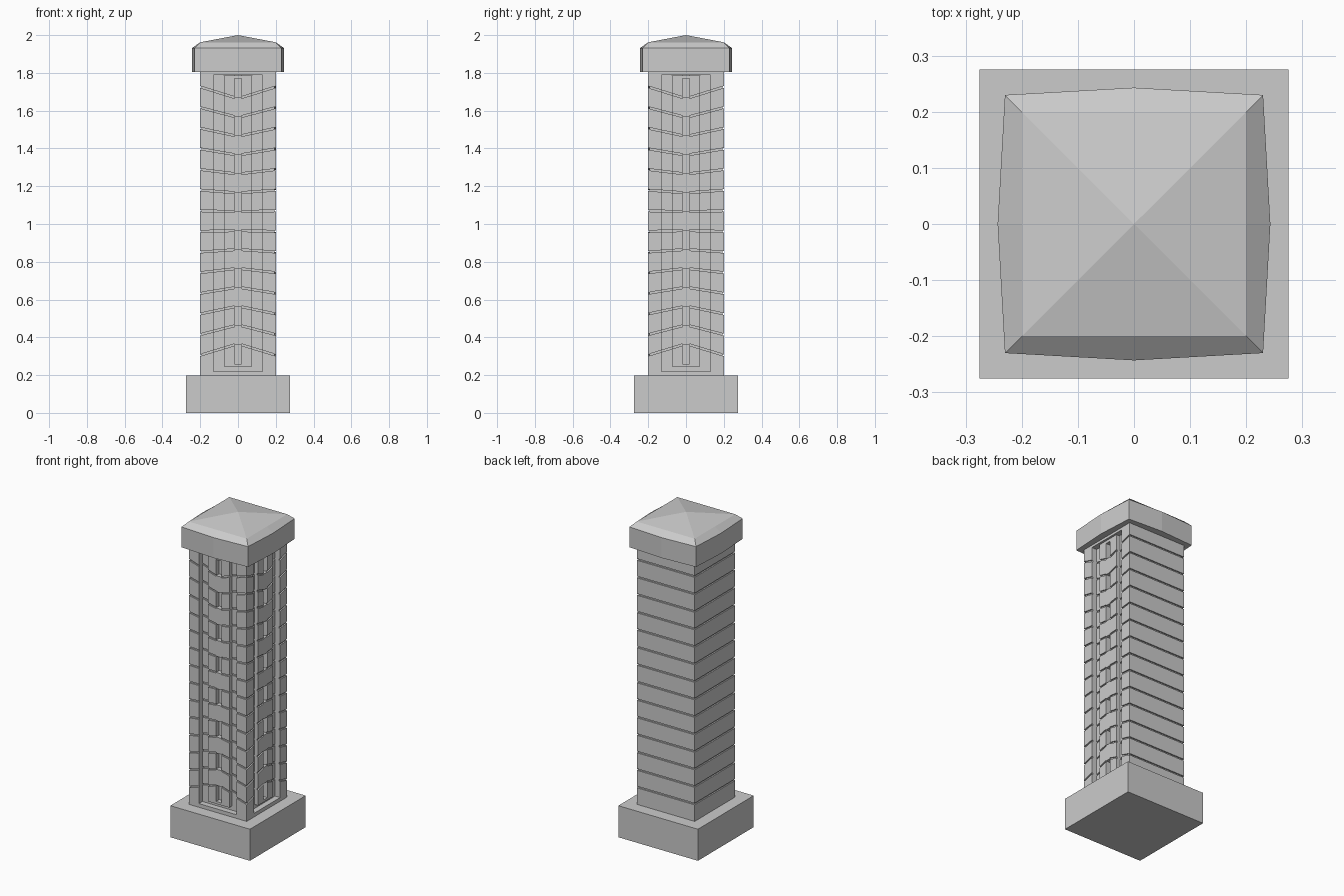
import bpy, bmesh, math
from mathutils import Matrix

if "Cube" in bpy.data.objects:
    bpy.data.objects.remove(bpy.data.objects["Cube"])

N = 15                      # courses on the shaft
Z0, Z1 = 0.196, 1.835       # shaft ends
GAP, CUT = 0.010, 0.008     # joint height and depth


def finish(bm, name):
    bmesh.ops.recalc_face_normals(bm, faces=bm.faces)
    me = bpy.data.meshes.new(name)
    bm.to_mesh(me)
    bm.free()
    ob = bpy.data.objects.new(name, me)
    bpy.context.collection.objects.link(ob)
    return ob


def prism(bm, x0, x1, y0, y1, lo0, hi0, lo1, hi1):
    """Block whose bottom and top may slope from x0 to x1."""
    v = [bm.verts.new(p) for p in (
        (x0, y0, lo0), (x1, y0, lo1), (x1, y0, hi1), (x0, y0, hi0),
        (x0, y1, lo0), (x1, y1, lo1), (x1, y1, hi1), (x0, y1, hi0))]
    for f in ((0, 1, 2, 3), (4, 5, 6, 7), (0, 1, 5, 4),
              (1, 2, 6, 5), (2, 3, 7, 6), (3, 0, 4, 7)):
        bm.faces.new([v[i] for i in f])


def box(bm, x0, x1, y0, y1, z0, z1):
    prism(bm, x0, x1, y0, y1, z0, z1, z0, z1)


def joint(k, x):
    """Height of joint k, fanning in towards the middle of the panel."""
    t = (0.2 - abs(x)) / 0.182
    lo, hi = Z0 + 0.064 * t, Z1 - 0.065 * t
    return lo + (hi - lo) * k / N


def column(bm, xa, xb, depth, zlo, zhi):
    """Strip of stone courses with recessed joints."""
    y = -0.2 + depth
    edge = 0.2 - CUT if abs(xb) > 0.19 else abs(xb)
    box(bm, xa, math.copysign(edge, xb), y + CUT, -0.14, zlo, zhi)
    for k in range(N):
        z = []
        for x in (xa, xb):
            z.append(zlo if k == 0 else joint(k, x) + GAP / 2)
            z.append(zhi if k == N - 1 else joint(k + 1, x) - GAP / 2)
        prism(bm, xa, xb, y, y + 0.01, *z)


def panel_face():
    bm = bmesh.new()
    for s in (-1, 1):
        column(bm, s * 0.13, s * 0.2, 0.0, Z0, Z1)         # frame
        column(bm, s * 0.073, s * 0.13, 0.035, 0.22, 1.79)  # sunken ring
        column(bm, s * 0.018, s * 0.073, 0.01, 0.245, 1.787)  # raised panel
    # frame head and sill
    box(bm, -0.13, 0.13, -0.2, -0.14, 1.79, Z1)
    box(bm, -0.13, 0.13, -0.2, -0.14, Z0, 0.22)
    # slot floor, ring ends, and infill between slots
    box(bm, -0.018, 0.018, -0.16, -0.14, 0.22, 1.79)
    box(bm, -0.073, 0.073, -0.165, -0.14, 0.22, 0.245)
    box(bm, -0.018, 0.018, -0.19, -0.14, 0.245, 0.26)
    box(bm, -0.018, 0.018, -0.19, -0.14, 1.77, 1.787)
    for k in range(1, N, 2):
        box(bm, -0.018, 0.018, -0.19, -0.14, joint(k, 0.018), joint(k + 1, 0.018))
    return bm


# panelled front and right faces
finish(panel_face(), "front_panel")
bm = panel_face()
bm.transform(Matrix.Rotation(math.pi / 2, 4, 'Z'))
finish(bm, "right_panel")

# shaft core with plain coursed back and left faces
bm = bmesh.new()
box(bm, -0.192, 0.15, -0.15, 0.192, Z0, Z1)
for k in range(N):
    lo = joint(k, 0.2) + (GAP / 2 if k else 0)
    hi = joint(k + 1, 0.2) - (GAP / 2 if k < N - 1 else 0)
    box(bm, -0.2, 0.2, 0.19, 0.2, lo, hi)
    box(bm, -0.2, -0.19, -0.2, 0.2, lo, hi)
finish(bm, "shaft")

# base block
bm = bmesh.new()
box(bm, -0.275, 0.275, -0.275, 0.275, 0.0, 0.197)
finish(bm, "base")

# cap: slightly bowed sides, bevelled rim, low pyramid top
bm = bmesh.new()
rings = []
for corner, mid, z in ((0.23, 0.243, 1.805), (0.23, 0.243, 1.932), (0.2, 0.2, 1.962)):
    ring = []
    for i in range(8):
        a = i * math.pi / 4
        r = mid if i % 2 == 0 else corner * math.sqrt(2)
        ring.append(bm.verts.new((r * math.cos(a), r * math.sin(a), z)))
    rings.append(ring)
for a, b in zip(rings, rings[1:]):
    for i in range(8):
        j = (i + 1) % 8
        bm.faces.new((a[i], a[j], b[j], b[i]))
apex = bm.verts.new((0, 0, 2.0))
for i in range(8):
    bm.faces.new((rings[-1][i], rings[-1][(i + 1) % 8], apex))
bm.faces.new(rings[0][::-1])
finish(bm, "cap")
